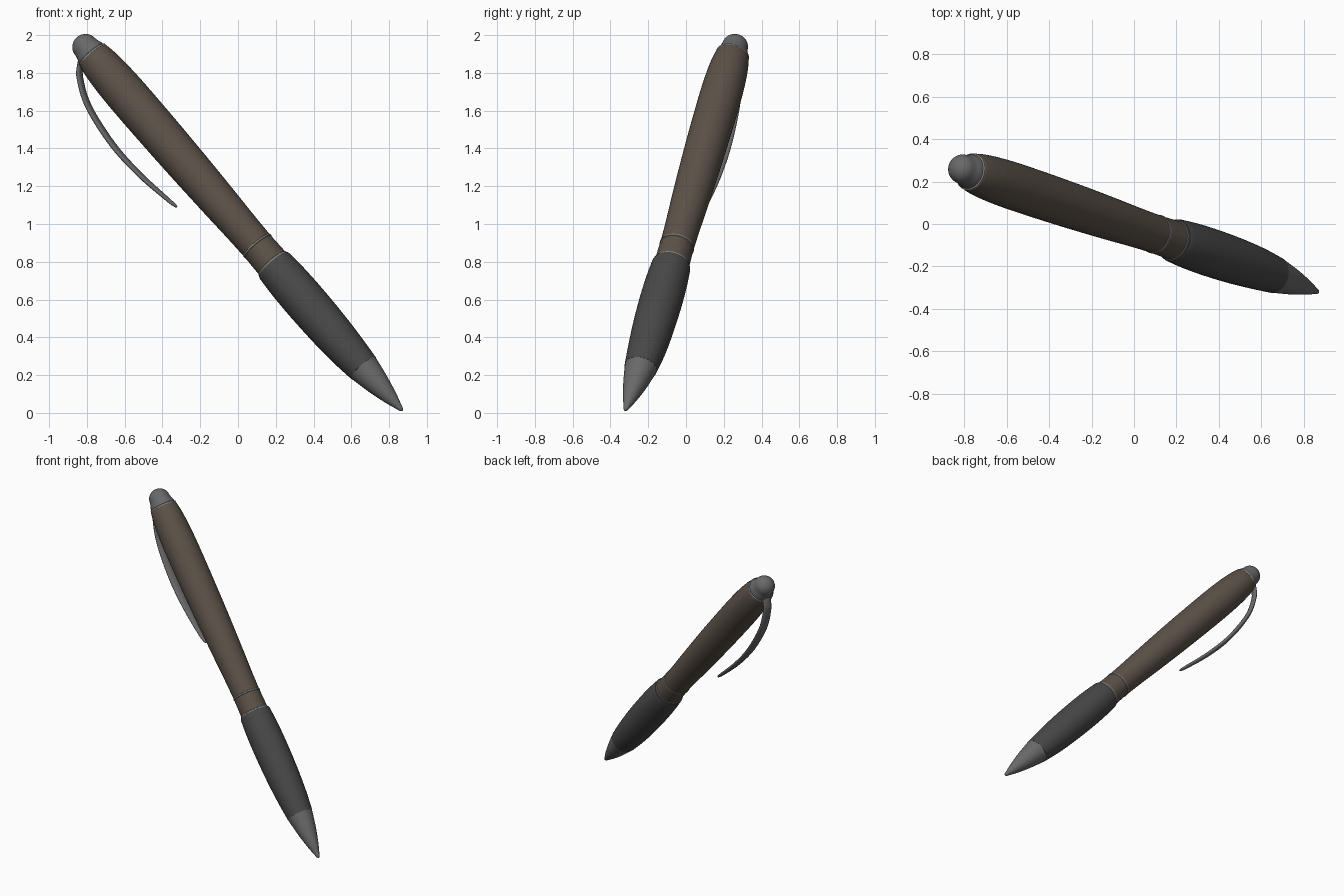
import bpy, bmesh, math
from mathutils import Vector

if "Cube" in bpy.data.objects:
    bpy.data.objects.remove(bpy.data.objects["Cube"])

TIP = Vector((0.866, -0.305, 0.0))                 # start of the pen axis
AXIS = Vector((-0.6385, 0.215, 0.739)).normalized()
SIDE = Vector((0, 0, 1)).cross(AXIS).normalized()  # horizontal, across the pen
UNDER = SIDE.cross(AXIS).normalized()
if UNDER.z > 0:
    UNDER.negate()                                 # the clip hangs on this side
TIP_DROOP = Vector((0.008, -0.018, 0.008))


def material(name, rgb):
    m = bpy.data.materials.new(name)
    m.diffuse_color = (*rgb, 1)
    m.use_nodes = True
    m.node_tree.nodes["Principled BSDF"].inputs["Base Color"].default_value = m.diffuse_color
    return m


def smooth(points, steps=5):
    """Catmull-Rom interpolation through tuples of any size."""
    p = [Vector(q) for q in points]
    p = [2 * p[0] - p[1]] + p + [2 * p[-1] - p[-2]]
    out = []
    for a, b, c, d in zip(p, p[1:], p[2:], p[3:]):
        for i in range(steps):
            t = i / steps
            out.append(0.5 * (2 * b + (c - a) * t + (2 * a - 5 * b + 4 * c - d) * t * t
                              + (3 * b - a - 3 * c + d) * t ** 3))
    return out + [p[-2]]


def loft(name, sections, mat, segments=48):
    """Skin elliptical sections: (centre, axis u, axis v)."""
    bm = bmesh.new()
    rings = []
    for c, u, v in sections:
        rings.append([bm.verts.new(c + u * math.cos(a) + v * math.sin(a))
                      for a in (2 * math.pi * i / segments for i in range(segments))])
    for r, q in zip(rings, rings[1:]):
        for i in range(segments):
            j = (i + 1) % segments
            bm.faces.new((r[i], r[j], q[j], q[i]))
    bm.faces.new(rings[0][::-1])
    bm.faces.new(rings[-1])
    bmesh.ops.recalc_face_normals(bm, faces=bm.faces)
    mesh = bpy.data.meshes.new(name)
    bm.to_mesh(mesh)
    bm.free()
    mesh.materials.append(mat)
    obj = bpy.data.objects.new(name, mesh)
    bpy.context.collection.objects.link(obj)
    bpy.ops.object.select_all(action='DESELECT')
    obj.select_set(True)
    bpy.context.view_layer.objects.active = obj
    bpy.ops.object.shade_smooth_by_angle(angle=math.radians(40))
    return obj


def turned(name, profile, mat):
    """Round part along the pen axis from (distance, radius) pairs."""
    def centre(s):
        return TIP + AXIS * s + TIP_DROOP * max(0, 1 - s / 0.5) ** 1.5
    return loft(name, [(centre(s), SIDE * r, UNDER * r) for s, r in profile], mat)


brown = material("brown_barrel", (0.105, 0.082, 0.064))
rubber = material("dark_rubber", (0.062, 0.064, 0.062))
metal = material("grey_metal", (0.14, 0.14, 0.14))
trim = material("light_trim", (0.24, 0.24, 0.235))

# Writing tip
turned("tip_cone", [(0.006, 0.004), (0.012, 0.010), (0.022, 0.014)]
       + smooth([(0.03, 0.016), (0.1, 0.038), (0.2, 0.063), (0.32, 0.086)]), metal)

# Swelling rubber grip with a stepped shoulder
turned("grip", smooth([(0.32, 0.087), (0.45, 0.1), (0.6, 0.109), (0.78, 0.113),
                       (0.93, 0.111), (1.05, 0.104)]) + [(1.062, 0.1), (1.064, 0.09)], rubber)

# Short collar and long barrel
turned("collar", [(1.06, 0.093), (1.195, 0.09)], brown)
turned("barrel", smooth([(1.195, 0.09), (1.33, 0.093), (1.5, 0.099), (1.75, 0.106), (2.0, 0.11),
                         (2.25, 0.111), (2.4, 0.107), (2.5, 0.099), (2.555, 0.09)])
       + [(2.57, 0.083)], brown)

# Thin trim rings
for name, s, r in (("grip_ring", 1.067, 0.096), ("collar_ring", 1.195, 0.093),
                   ("cap_ring", 2.562, 0.089)):
    turned(name, [(s - 0.008, r - 0.006), (s - 0.004, r), (s + 0.004, r), (s + 0.008, r - 0.006)],
           trim)

# Domed push button
dome = [(2.622 + 0.068 * math.sin(a), 0.069 * math.cos(a) + 0.0005)
        for a in (math.pi / 2 * i / 10 for i in range(11))]
turned("push_button", [(2.56, 0.083), (2.58, 0.082), (2.597, 0.075)] + dome, metal)

# Bowed clip: (distance, drop, half width, half thickness)
path = smooth([(2.59, 0.05, 0.03, 0.018), (2.565, 0.09, 0.031, 0.016), (2.517, 0.136, 0.032, 0.015),
               (2.375, 0.2, 0.034, 0.015), (2.137, 0.236, 0.034, 0.015),
               (1.917, 0.231, 0.029, 0.014), (1.72, 0.205, 0.02, 0.011),
               (1.665, 0.196, 0.012, 0.008), (1.65, 0.193, 0.004, 0.003)])
sections = []
for i, (s, h, w, t) in enumerate(path):
    a, b = path[max(i - 1, 0)], path[min(i + 1, len(path) - 1)]
    along = (AXIS * (b[0] - a[0]) + UNDER * (b[1] - a[1])).normalized()
    sections.append((TIP + AXIS * s + UNDER * h, SIDE * w, SIDE.cross(along) * t))
loft("clip", sections, metal, 20)
